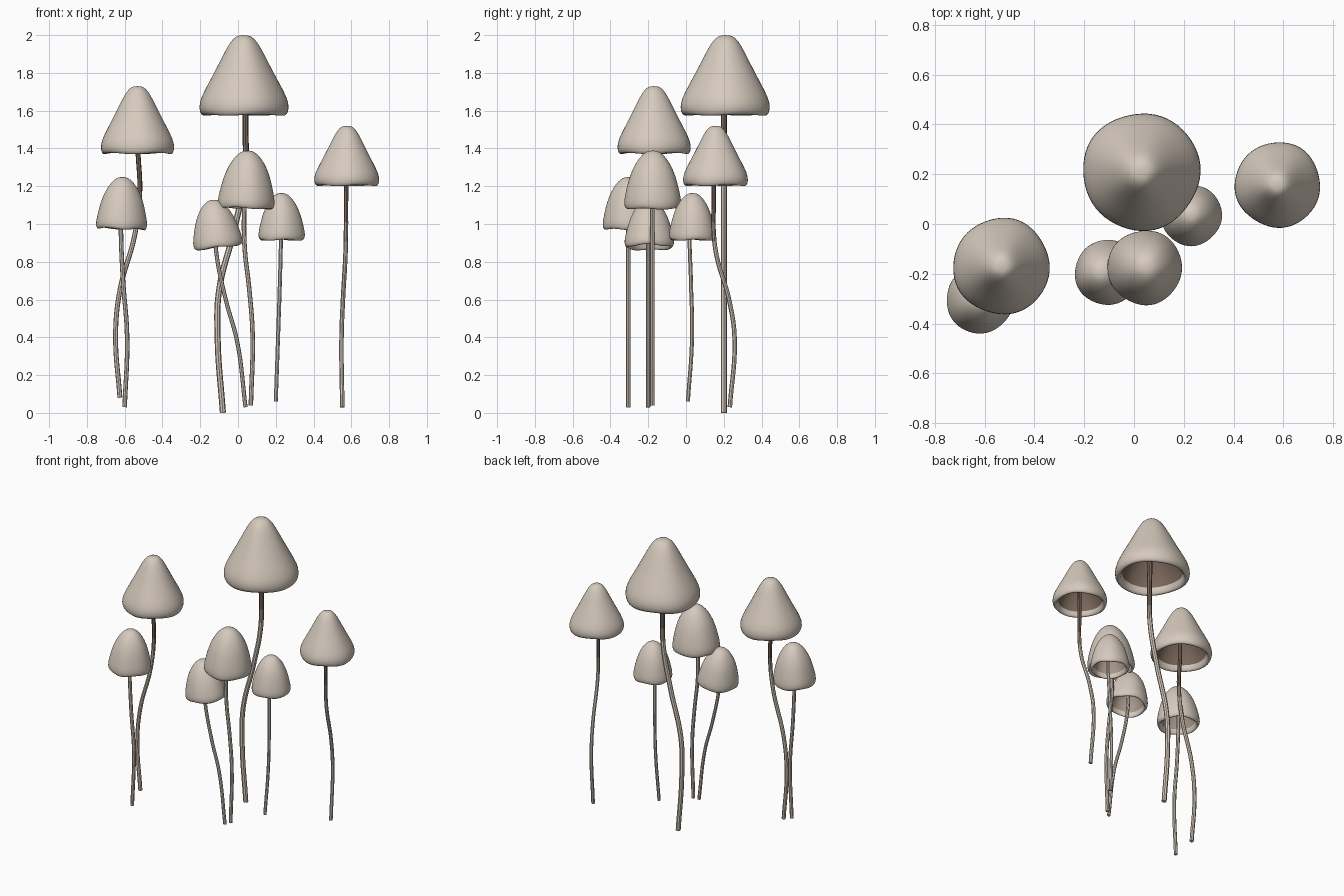
import bpy
import bmesh
from math import sin, cos, atan2, radians, pi
from mathutils import Matrix, Vector

cube = bpy.data.objects.get("Cube")
if cube:
    bpy.data.objects.remove(cube, do_unlink=True)


def make_material(name, *rgb):
    mat = bpy.data.materials.new(name)
    mat.use_nodes = True
    mat.diffuse_color = (*rgb, 1)
    mat.node_tree.nodes["Principled BSDF"].inputs["Base Color"].default_value = (*rgb, 1)
    return mat


beige = make_material("beige", 0.67, 0.59, 0.51)
taupe = make_material("taupe", 0.38, 0.31, 0.25)
brown = make_material("dark brown", 0.2, 0.14, 0.105)

# Cap profiles as (radius, height) fractions: outside, rolled rim, hollow inside
CONE = [(0, 1), (0.17, 0.99), (0.3, 0.92), (0.44, 0.78), (0.69, 0.5), (0.92, 0.27),
        (1.02, 0.13), (1.01, 0.02), (0.94, -0.03), (0.86, -0.01), (0.82, 0.08), (0.78, 0.2),
        (0.6, 0.4), (0.3, 0.62), (0, 0.7)]
BELL = [(0, 1), (0.25, 0.98), (0.5, 0.86), (0.69, 0.7), (0.84, 0.52), (0.97, 0.25),
        (1.02, 0.11), (1.01, 0.01), (0.93, -0.03), (0.85, -0.01), (0.81, 0.08), (0.77, 0.25),
        (0.6, 0.5), (0.3, 0.68), (0, 0.72)]


def add_cap(name, profile, centre, radius, bottom, top, tilt, phase):
    height = top - bottom
    bm = bmesh.new()
    verts = [bm.verts.new((r * radius, 0, h * height)) for r, h in profile]
    edges = [bm.edges.new(pair) for pair in zip(verts, verts[1:])]
    bmesh.ops.spin(bm, geom=verts + edges, cent=(0, 0, 0), axis=(0, 0, 1),
                   angle=2 * pi, steps=28)
    bmesh.ops.remove_doubles(bm, verts=bm.verts, dist=0.0005)
    bmesh.ops.recalc_face_normals(bm, faces=bm.faces)
    # Dark hollow: faces above the rim that look towards the axis
    for f in bm.faces:
        f.smooth = True
        c = f.calc_center_median()
        inward = f.normal.x * c.x + f.normal.y * c.y < 0
        f.material_index = int(inward and c.z > 0.1 * height)
    # Gently uneven, hand-shaped outline
    for v in bm.verts:
        a = atan2(v.co.y, v.co.x) + phase
        swell = 1 + 0.012 * sin(3 * a) + 0.01 * cos(5 * a)
        v.co.x *= swell
        v.co.y *= swell
        v.co.z += 0.004 * sin(4 * a) * max(0, 1 - 3 * v.co.z / height)
    mid = Matrix.Translation((0, 0, height / 2))
    bm.transform(mid @ Matrix.Rotation(radians(tilt), 4, 'Y') @ mid.inverted())
    mesh = bpy.data.meshes.new(name)
    bm.to_mesh(mesh)
    bm.free()
    mesh.materials.append(beige)
    mesh.materials.append(brown if profile is CONE else taupe)
    cap = bpy.data.objects.new(name, mesh)
    cap.location = (*centre, bottom)
    bpy.context.collection.objects.link(cap)
    subdivision = cap.modifiers.new("soften", 'SUBSURF')
    subdivision.levels = subdivision.render_levels = 1


def add_stem(name, points, thickness, rim, dark_neck):
    curve = bpy.data.curves.new(name, 'CURVE')
    curve.dimensions = '3D'
    curve.bevel_depth = thickness
    curve.bevel_resolution = 2
    curve.resolution_u = 8
    curve.use_fill_caps = True
    spline = curve.splines.new('BEZIER')
    spline.bezier_points.add(len(points) - 1)
    for p, co in zip(spline.bezier_points, points):
        p.co = Vector(co)
        p.handle_left_type = p.handle_right_type = 'AUTO'
    for mat in (beige, taupe, brown):
        curve.materials.append(mat)
    stem = bpy.data.objects.new(name, curve)
    bpy.context.collection.objects.link(stem)
    bpy.ops.object.select_all(action='DESELECT')
    stem.select_set(True)
    bpy.context.view_layer.objects.active = stem
    bpy.ops.object.convert(target='MESH')
    bpy.ops.object.shade_smooth_by_angle()
    # Large mushrooms darken in two steps towards the cap
    if dark_neck:
        for face in bpy.context.object.data.polygons:
            below = rim - face.center.z
            face.material_index = 2 if below < 0.2 else 1 if below < 0.3 else 0


def flat_path(y, *xz):
    return [(x, y, z) for x, z in xz]


# name, profile, centre, radius, rim height, top height, tilt, stem thickness, stem path
mushrooms = [
    ("tall", CONE, (0.03, 0.21), 0.235, 1.585, 2.0, 0, 0.016,
     flat_path(0.2, (-0.08, 0), (-0.108, 0.4), (-0.1, 0.65), (-0.02, 0.97),
               (0.035, 1.25), (0.04, 1.5), (0.03, 1.86))),
    ("left_large", CONE, (-0.532, -0.17), 0.193, 1.38, 1.73, 0, 0.013,
     flat_path(-0.18, (-0.625, 0.08), (-0.648, 0.42), (-0.625, 0.65), (-0.545, 0.95),
               (-0.52, 1.17), (-0.53, 1.4), (-0.53, 1.61))),
    ("left_small", BELL, (-0.615, -0.305), 0.134, 0.98, 1.25, 2, 0.012,
     flat_path(-0.305, (-0.6, 0.03), (-0.587, 0.4), (-0.61, 0.72), (-0.62, 1), (-0.615, 1.17))),
    ("middle", BELL, (0.048, -0.175), 0.149, 1.09, 1.39, 2, 0.012,
     flat_path(-0.178, (0.068, 0.04), (0.077, 0.42), (0.06, 0.65), (0.035, 0.88),
               (0.033, 1.1), (0.04, 1.29))),
    ("leaning", BELL, (-0.12, -0.195), 0.13, 0.88, 1.13, -7, 0.011,
     flat_path(-0.2, (0.04, 0.03), (-0.005, 0.38), (-0.065, 0.6), (-0.115, 0.85), (-0.125, 1.05))),
    ("right_small", BELL, (0.23, 0.035), 0.122, 0.92, 1.165, 0, 0.011,
     [(0.2, 0.01, 0.06), (0.212, 0.032, 0.4), (0.222, 0.026, 0.7), (0.228, 0.02, 0.95),
      (0.23, 0.03, 1.08)]),
    ("far_right", CONE, (0.577, 0.157), 0.171, 1.21, 1.52, 0, 0.012,
     [(0.552, 0.232, 0.03), (0.548, 0.257, 0.4), (0.555, 0.23, 0.59), (0.57, 0.155, 0.87),
      (0.572, 0.147, 1.15), (0.575, 0.155, 1.41)]),
]

for i, (name, profile, centre, radius, bottom, top, tilt, thickness, path) in enumerate(mushrooms):
    add_cap(name + "_cap", profile, centre, radius, bottom, top, tilt, 1.3 * i)
    add_stem(name + "_stem", path, thickness, bottom, profile is CONE)
